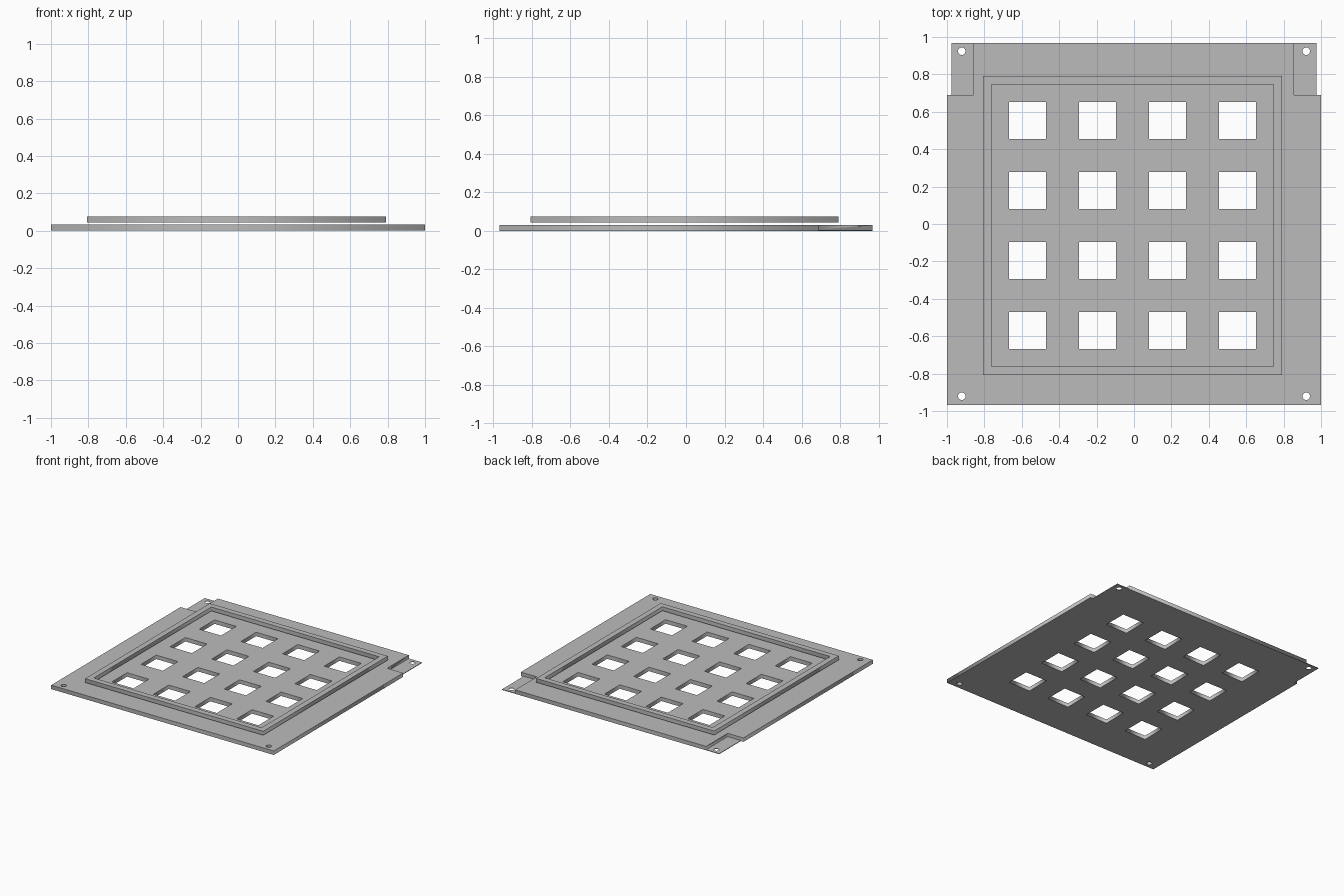
import bpy
import bmesh
from math import cos, sin, tau

cube = bpy.data.objects.get("Cube")
if cube:
    bpy.data.objects.remove(cube)

grey = bpy.data.materials.new("plain grey")
grey.use_nodes = True
grey.diffuse_color = (0.5, 0.5, 0.5, 1)
grey.node_tree.nodes["Principled BSDF"].inputs["Base Color"].default_value = (0.5, 0.5, 0.5, 1)


def rect(x0, x1, y0, y1):
    return [(x0, y0), (x1, y0), (x1, y1), (x0, y1)]


def square(cx, cy, size):
    h = size / 2
    return rect(cx - h, cx + h, cy - h, cy + h)


def circle(cx, cy, r, n=24):
    return [(cx + r * cos(tau * i / n), cy + r * sin(tau * i / n)) for i in range(n)]


def sheet(name, loops, z0, z1):
    """Solid sheet from an outline loop and hole loops."""
    curve = bpy.data.curves.new(name + " outline", "CURVE")
    curve.dimensions = "2D"
    curve.fill_mode = "BOTH"
    curve.extrude = (z1 - z0) / 2
    for loop in loops:
        spline = curve.splines.new("POLY")
        spline.points.add(len(loop) - 1)
        for point, (x, y) in zip(spline.points, loop):
            point.co = (x, y, 0, 1)
        spline.use_cyclic_u = True
    temp = bpy.data.objects.new(name + " outline", curve)
    mesh = bpy.data.meshes.new_from_object(temp)
    bpy.data.objects.remove(temp)
    bpy.data.curves.remove(curve)
    # Weld caps to walls and lift to height
    bm = bmesh.new()
    bm.from_mesh(mesh)
    bmesh.ops.remove_doubles(bm, verts=bm.verts, dist=0.0001)
    bmesh.ops.recalc_face_normals(bm, faces=bm.faces)
    bmesh.ops.translate(bm, verts=bm.verts, vec=(0, 0, (z0 + z1) / 2))
    bm.to_mesh(mesh)
    bm.free()
    mesh.name = name
    mesh.materials.clear()
    mesh.materials.append(grey)
    obj = bpy.data.objects.new(name, mesh)
    bpy.context.collection.objects.link(obj)
    return obj


# Base plate: stepped outline, grid of windows, corner screw holes
THICK, TAB, EDGE, NOTCH = 0.032, 0.005, 0.969, 0.691
TAB_L, TAB_R = -0.977, 0.975
outline = [(-1, -EDGE), (1, -EDGE), (1, NOTCH), (TAB_R, NOTCH),
           (TAB_R, EDGE), (TAB_L, EDGE), (TAB_L, NOTCH), (-1, NOTCH)]
CX = CY = -0.008
PITCH = 0.374
windows = [square(CX + (i - 1.5) * PITCH, CY + (j - 1.5) * PITCH, 0.196)
           for i in range(4) for j in range(4)]
screws = [circle(x, y, 0.02) for x in (-0.921, 0.921) for y in (-0.921, 0.924)]
plate = sheet("base_plate", [outline] + windows + screws, 0, THICK)

# Back corners thinned down to tabs
for x0, x1 in ((-1.1, -0.859), (0.856, 1.1)):
    cutter = sheet("corner_cutter", [rect(x0, x1, NOTCH, 1.1)], TAB, 0.1)
    cutter.hide_render = True
    mod = plate.modifiers.new("corner step", "BOOLEAN")
    mod.operation = "DIFFERENCE"
    mod.solver = "EXACT"
    mod.object = cutter
    bpy.context.view_layer.update()
    cut = bpy.data.meshes.new_from_object(
        plate.evaluated_get(bpy.context.evaluated_depsgraph_get()))
    plate.modifiers.clear()
    plate.data = cut
    bpy.data.objects.remove(cutter)
plate.data.name = "base_plate"

# Raised square frame, just clear of the plate
sheet("raised_frame", [square(CX, CY, 1.6), square(CX, CY, 1.508)], 0.043, 0.075)
